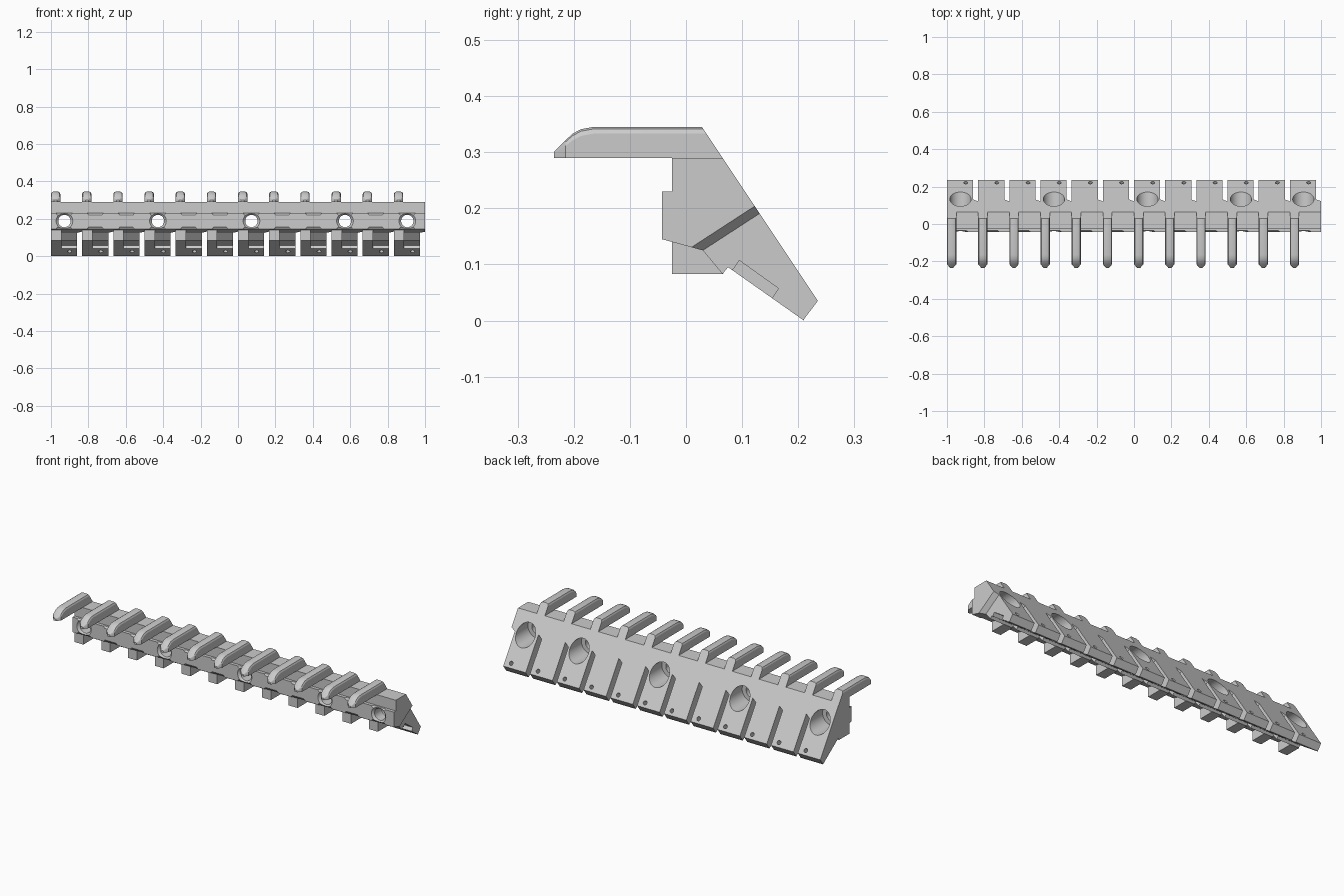
import bpy, bmesh, math
from mathutils import Matrix, Vector

if "Cube" in bpy.data.objects:
    bpy.data.objects.remove(bpy.data.objects["Cube"])

PITCH, N = 1 / 6, 12
STARTS = [-1 + i * PITCH for i in range(N)]
HOLED = (0, 3, 6, 9, 11)


def loft(bm, sections):
    """Skin a list of equal-length 3D outlines and cap both ends."""
    rings = [[bm.verts.new(p) for p in s] for s in sections]
    n = len(rings[0])
    for a, b in zip(rings, rings[1:]):
        for k in range(n):
            bm.faces.new((a[k], a[(k + 1) % n], b[(k + 1) % n], b[k]))
    bm.faces.new(rings[0])
    bm.faces.new(rings[-1])


def prism(bm, profile, x0, x1, profile2=None):
    """Extrude a (y, z) profile along x, optionally changing shape."""
    loft(bm, [[(x0, y, z) for y, z in profile],
              [(x1, y, z) for y, z in (profile2 or profile)]])


def finish(bm, name):
    bmesh.ops.recalc_face_normals(bm, faces=bm.faces[:])
    me = bpy.data.meshes.new(name)
    bm.to_mesh(me)
    bm.free()
    ob = bpy.data.objects.new(name, me)
    bpy.context.collection.objects.link(ob)
    return ob


# Main rail: one long extrusion with a sloping back plate
bm = bmesh.new()
prism(bm, [(-.025, .29), (.065, .29), (.235, .035), (.21, .002), (.21, 0),
           (.075, .095), (.065, .083), (.03, .125), (-.043, .145),
           (-.043, .23), (-.025, .23)], -1, 1)
rail = finish(bm, "rail_body")

# Slits separating the lower tabs, each with a slanted top
slits = bmesh.new()
down = Vector((.555, -.832))


def slit_outline(shift):
    a = Vector((.18, .2225)) - down * shift
    b = Vector((-.02, .0925)) - down * shift
    return [a, b, b + down * .36, a + down * .36]


for i, x in enumerate(STARTS):
    end = PITCH + (.004 if i == N - 1 else 0)
    prism(slits, slit_outline(0), x + .14, x + end, slit_outline(.018))

# Shallow recess under each tab
recesses = bmesh.new()
for x in STARTS:
    prism(recesses, [(.095, .107), (.165, .057), (.147, .031), (.077, .081)],
          x + .055, x + .152)

# Screw holes: countersunk in front, wide bore at the back
holes = bmesh.new()
for i in HOLED:
    cx = STARTS[i] + .072
    loft(holes, [[(cx + r * math.cos(t), y, .188 + r * math.sin(t))
                  for t in [2 * math.pi * k / 40 for k in range(40)]]
                 for y, r in [(-.05, .052), (-.032, .033), (.03, .033),
                              (.031, .057), (.3, .057)]])

# Pin holes through the tab tips, square to the slope
pins = bmesh.new()
axis = Vector((0, .832, .555))
for x in STARTS:
    turn = axis.to_track_quat('Z', 'Y').to_matrix().to_4x4()
    bmesh.ops.create_cone(pins, cap_ends=True, segments=20, radius1=.011,
                          radius2=.011, depth=.12,
                          matrix=Matrix.Translation((x + .1, .197, .040)) @ turn)

# Bevelled dips along the upper and lower edges of the front ledge
dips = bmesh.new()
for i, x in enumerate(STARTS):
    cx = x + .07
    for z, s in ((.23, 1), (.145, -1)):
        tri = [(-.05, z - .02 * s), (-.05, z + .012 * s), (-.027, z + .012 * s)]
        point = [(-.05, z + .006 * s), (-.05, z + .012 * s), (-.046, z + .012 * s)]
        loft(dips, [[(cx + dx, y, zz) for y, zz in p] for dx, p in
                    ((-.06, point), (-.035, tri), (.035, tri), (.06, point))])

for bm, name in ((slits, "slit_cutter"), (recesses, "recess_cutter"),
                 (holes, "hole_cutter"), (pins, "pin_cutter"),
                 (dips, "dip_cutter")):
    cutter = finish(bm, name)
    mod = rail.modifiers.new(name, 'BOOLEAN')
    mod.operation, mod.solver, mod.object = 'DIFFERENCE', 'EXACT', cutter
    bpy.context.view_layer.objects.active = rail
    bpy.ops.object.modifier_apply(modifier=name)
    bpy.data.objects.remove(cutter)

# Top ribs with tapered rounded noses and backs flush with the slope
for i, x in enumerate(STARTS):
    bm = bmesh.new()
    cx = x + .025
    sections = []
    for y, h, zt, c in ((-.235, .008, .301, .003), (-.215, .025, .321, .010),
                        (-.202, .025, .333, .012), (-.187, .025, .341, .012),
                        (-.165, .025, .345, .012), (None, .025, .345, .012)):
        outline = [(-h, .29), (-h, zt - c), (-h + c * .35, zt - c * .3),
                   (-h + c, zt), (h - c, zt), (h - c * .35, zt - c * .3),
                   (h, zt - c), (h, .29)]
        sections.append([(cx + dx, .065 - (z - .29) / 1.5 if y is None else y, z)
                         for dx, z in outline])
    loft(bm, sections)
    finish(bm, f"top_rib_{i + 1}")

# Small blocks hanging under the left part of each tab
for i, x in enumerate(STARTS):
    bm = bmesh.new()
    prism(bm, [(-.025, .142), (-.025, .083), (.067, .083), (.03, .127)],
          x, x + .055)
    finish(bm, f"under_block_{i + 1}")

# Smooth only the curved walls
for ob in bpy.data.objects:
    ob.select_set(True)
bpy.context.view_layer.objects.active = rail
bpy.ops.object.shade_smooth_by_angle(angle=math.radians(25))
